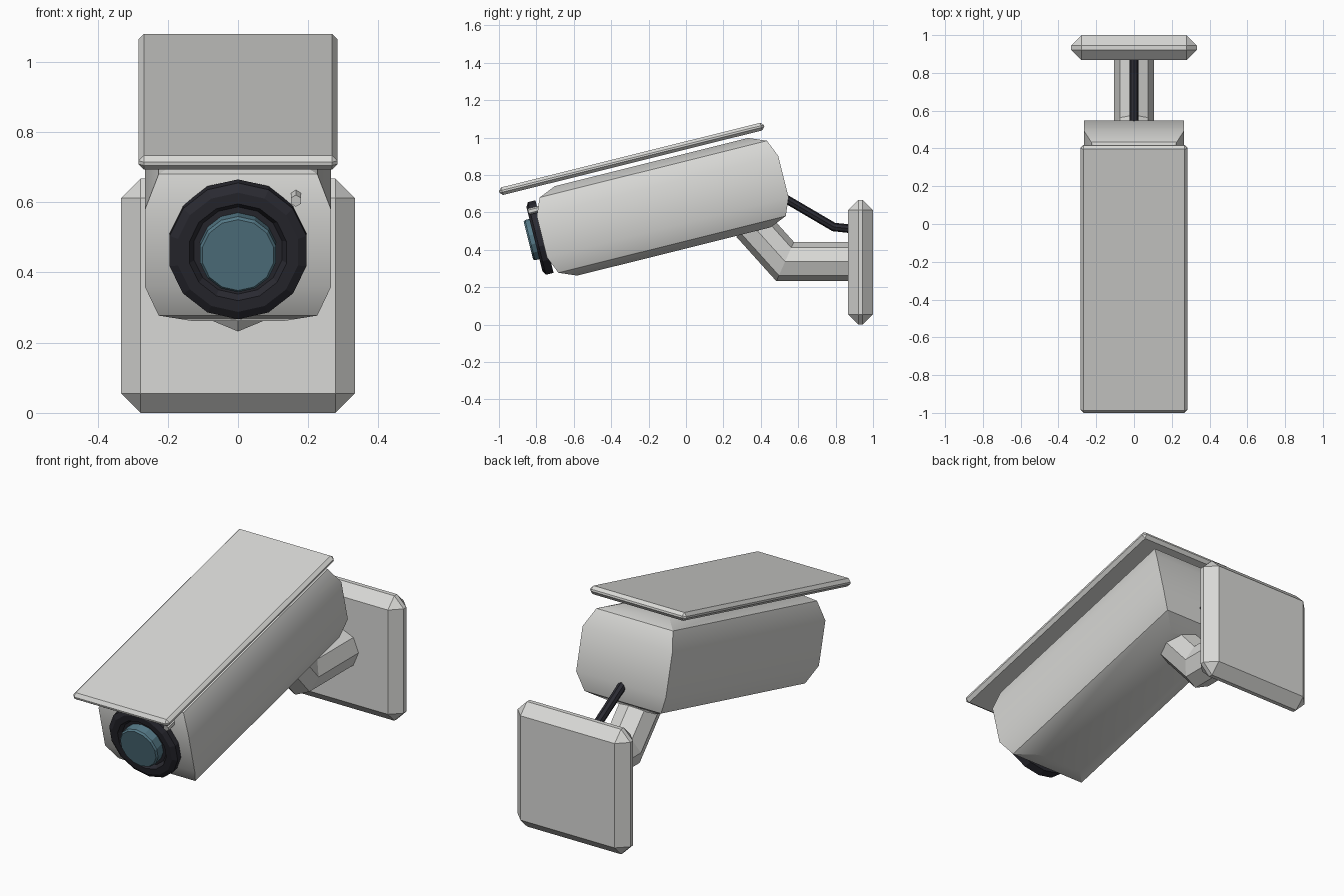
import bpy, bmesh, math
from mathutils import Matrix, Vector

if "Cube" in bpy.data.objects:
    bpy.data.objects.remove(bpy.data.objects["Cube"])

TILT = math.radians(14)
HEAD = Matrix.Rotation(TILT, 4, 'X')     # camera head frame, tilted nose-down


def material(name, rgb):
    m = bpy.data.materials.new(name)
    m.diffuse_color = (*rgb, 1)
    m.use_nodes = True
    m.node_tree.nodes["Principled BSDF"].inputs["Base Color"].default_value = m.diffuse_color
    return m


GREY = material("light_grey", (0.69, 0.69, 0.67))
DARK = material("dark_housing", (0.023, 0.023, 0.031))
GLASS = material("lens_glass", (0.09, 0.19, 0.24))


def finish(name, bm, mat, matrix=None, smooth=False):
    bmesh.ops.recalc_face_normals(bm, faces=bm.faces)
    if matrix:
        bm.transform(matrix)
    me = bpy.data.meshes.new(name)
    bm.to_mesh(me)
    bm.free()
    me.materials.append(mat)
    ob = bpy.data.objects.new(name, me)
    bpy.context.collection.objects.link(ob)
    if smooth:
        bpy.ops.object.select_all(action='DESELECT')
        ob.select_set(True)
        bpy.context.view_layer.objects.active = ob
        bpy.ops.object.shade_smooth_by_angle(angle=math.radians(30))
    return ob


def loft(name, rings, mat, matrix=None, smooth=False):
    """Skin a list of equal-length point rings and cap both ends."""
    bm = bmesh.new()
    vs = [[bm.verts.new(p) for p in ring] for ring in rings]
    n = len(vs[0])
    for a, b in zip(vs, vs[1:]):
        for i in range(n):
            j = (i + 1) % n
            bm.faces.new((a[i], a[j], b[j], b[i]))
    bm.faces.new(vs[0])
    bm.faces.new(vs[-1])
    return finish(name, bm, mat, matrix, smooth)


def bevel_box(name, lo, hi, bevel, mat, matrix=None):
    bm = bmesh.new()
    bmesh.ops.create_cube(bm, size=1)
    for v in bm.verts:
        v.co = [l + (h - l) * (c + 0.5) for l, h, c in zip(lo, hi, v.co)]
    bmesh.ops.bevel(bm, geom=bm.edges[:], offset=bevel, segments=1,
                    affect='EDGES', profile=0.5)
    return finish(name, bm, mat, matrix)


def turned(name, profile, sides, mat, centre):
    """Turn a (radius, depth) profile about the head's long axis."""
    cx, cz = centre
    rings = [[(cx + r * math.sin(2 * math.pi * i / sides), d,
               cz + r * math.cos(2 * math.pi * i / sides))
              for i in range(sides)] for r, d in profile]
    return loft(name, rings, mat, HEAD)


def pipe(name, path, radius, sides, mat):
    """Mitred pipe along a (y, z) path in the x = 0 plane."""
    pts = [Vector(p) for p in path]
    rings = []
    for k, p in enumerate(pts):
        d1 = (p - pts[k - 1]).normalized() if k else (pts[1] - p).normalized()
        d2 = (pts[k + 1] - p).normalized() if k < len(pts) - 1 else d1
        t = (d1 + d2).normalized()
        nrm = Vector((-t.y, t.x)) / t.dot(d1)
        ring = []
        for i in range(sides):
            a = 2 * math.pi * i / sides
            q = p + nrm * radius * math.cos(a)
            ring.append((radius * math.sin(a), q.x, q.y))
        rings.append(ring)
    return loft(name, rings, mat)


# Wall plate
bevel_box("wall_plate", (-0.333, 0.867, 0), (0.333, 1.0, 0.667), 0.055, GREY)

# Bent octagonal arm and cable
pipe("mount_arm", [(0.92, 0.337), (0.53, 0.337), (0.347, 0.54)], 0.105, 8, GREY)
pipe("cable", [(0.92, 0.508), (0.79, 0.522), (0.50, 0.692)], 0.023, 8, DARK)

# Camera body: rectangular layers, inset at top and bottom to round the rims
layers = [(0.395, 0.133), (0.434, 0.039), (0.528, 0),
          (0.755, 0), (0.849, 0.039), (0.888, 0.133)]
rings = []
for z, inset in layers:
    x, y0, y1 = 0.265 - inset, -0.634 + inset, 0.697 - inset
    rings.append([(-x, y0, z), (x, y0, z), (x, y1, z), (-x, y1, z)])
loft("camera_body", rings, GREY, HEAD, smooth=True)

# Sun shield
bevel_box("sun_shield", (-0.284, -0.797, 0.909), (0.284, 0.662, 0.951), 0.016,
          GREY, HEAD)

# Lens ring, glass and small front sensor
turned("lens_ring", [(0.2, -0.62), (0.2, -0.662), (0.175, -0.676),
                     (0.142, -0.676), (0.128, -0.655)], 14, DARK, (0, 0.64))
turned("lens_glass", [(0.111, -0.64), (0.111, -0.7), (0.104, -0.709)],
       14, GLASS, (0, 0.64))
turned("front_sensor", [(0.017, -0.61), (0.017, -0.672)], 6, GREY,
       (0.165, 0.79))
